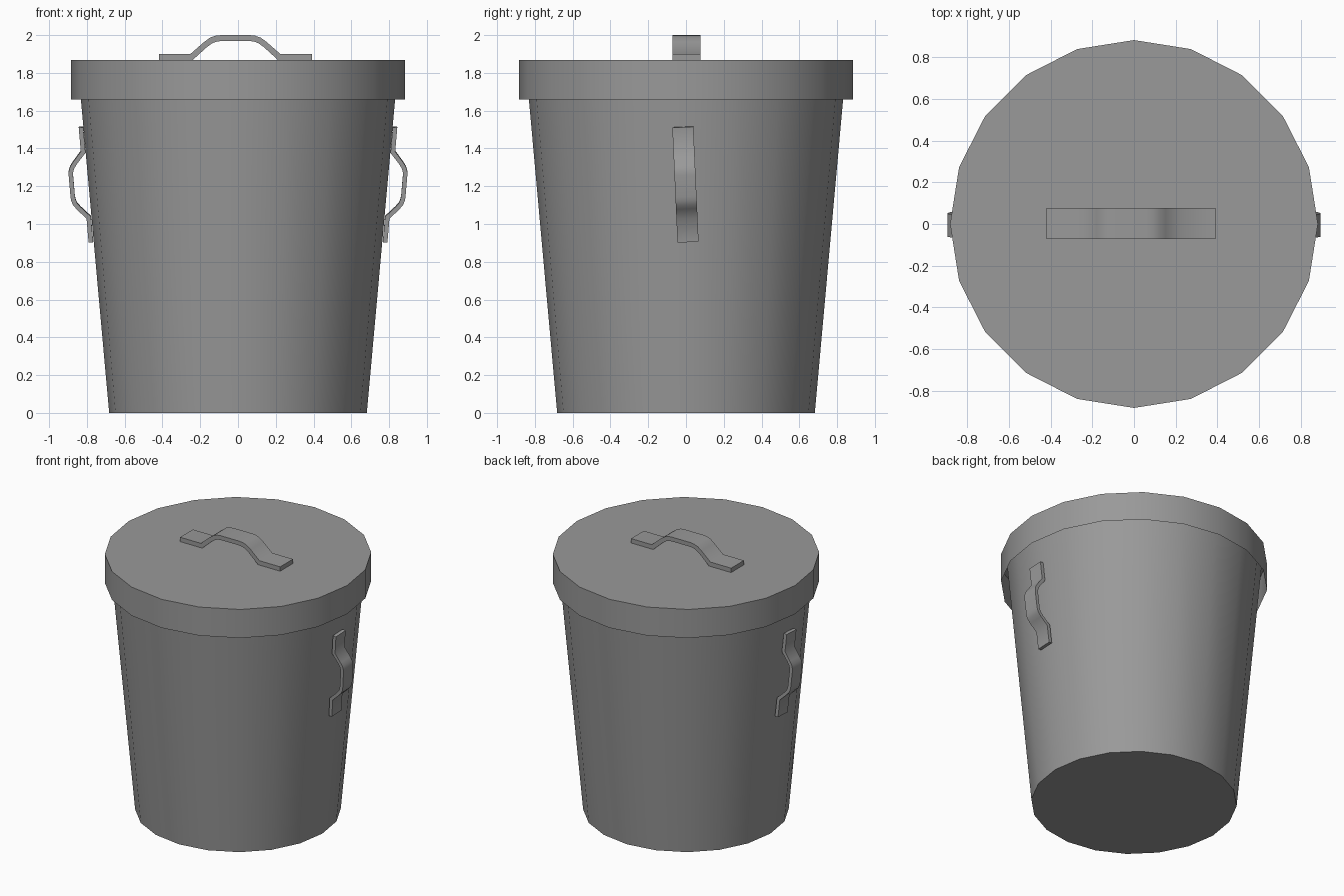
import bpy, bmesh, math
from mathutils import Matrix

if "Cube" in bpy.data.objects:
    bpy.data.objects.remove(bpy.data.objects["Cube"])

SIDES = 20

# Dark grey used on every part
dark_grey = bpy.data.materials.new("dark_grey")
dark_grey.diffuse_color = (0.32, 0.32, 0.32, 1.0)
dark_grey.use_nodes = True
dark_grey.node_tree.nodes["Principled BSDF"].inputs["Base Color"].default_value = dark_grey.diffuse_color


def add_object(name, bm, matrix=Matrix.Identity(4)):
    bmesh.ops.recalc_face_normals(bm, faces=bm.faces)
    mesh = bpy.data.meshes.new(name)
    bm.to_mesh(mesh)
    bm.free()
    mesh.materials.append(dark_grey)
    obj = bpy.data.objects.new(name, mesh)
    bpy.context.collection.objects.link(obj)
    obj.matrix_world = matrix
    bpy.ops.object.select_all(action='DESELECT')
    obj.select_set(True)
    bpy.context.view_layer.objects.active = obj
    bpy.ops.object.shade_smooth_by_angle(angle=math.radians(50))
    return obj


def drum(name, r_bottom, r_top, z0, z1, open_bottom=False):
    bm = bmesh.new()
    bmesh.ops.create_cone(bm, cap_ends=True, segments=SIDES, radius1=r_bottom,
                          radius2=r_top, depth=z1 - z0,
                          matrix=Matrix.Translation((0, 0, (z0 + z1) / 2)))
    if open_bottom:
        down = [f for f in bm.faces if len(f.verts) == SIDES and f.calc_center_median().z < (z0 + z1) / 2]
        bmesh.ops.delete(bm, geom=down, context='FACES_ONLY')
    return add_object(name, bm)


# Half of the handle strap: (outer point, inner point) from foot to crown
HALF = [((-0.405, 0.032), (-0.405, 0.0)),
        ((-0.237, 0.032), (-0.225, 0.0)),
        ((-0.165, 0.095), (-0.150, 0.068)),
        ((-0.135, 0.117), (-0.122, 0.088)),
        ((-0.105, 0.128), (-0.098, 0.097)),
        ((-0.075, 0.131), (-0.072, 0.100))]


def handle(name, matrix, width=0.148):
    outer = [o for o, i in HALF] + [(-o[0], o[1]) for o, i in reversed(HALF)]
    inner = [i for o, i in HALF] + [(-i[0], i[1]) for o, i in reversed(HALF)]
    bm = bmesh.new()
    rows = [[bm.verts.new((x, y, z)) for x, z in line]
            for line, y in ((outer, -width / 2), (outer, width / 2),
                            (inner, width / 2), (inner, -width / 2))]
    for k in range(4):
        a, b = rows[k], rows[(k + 1) % 4]
        for j in range(len(a) - 1):
            bm.faces.new((a[j], b[j], b[j + 1], a[j + 1]))
    for j in (0, -1):
        bm.faces.new([r[j] for r in rows])
    return add_object(name, bm, matrix)


# Tapered can and its overhanging lid, open underneath
drum("can_body", 0.682, 0.849, 0.0, 1.85)
drum("lid", 0.883, 0.883, 1.66, 1.869, open_bottom=True)

# Lid handle
handle("lid_handle", Matrix.Translation((-0.014, 0.003, 1.869)))

# Side handles follow the wall slope and lean slightly forward
for name, s in (("right_handle", 1), ("left_handle", -1)):
    handle(name, Matrix.Translation((s * 0.793, -0.003, 1.21))
           @ Matrix.Rotation(math.radians(2.6), 4, 'X')
           @ Matrix.Rotation(s * math.radians(94.9), 4, 'Y')
           @ Matrix.Scale(0.755, 4))
